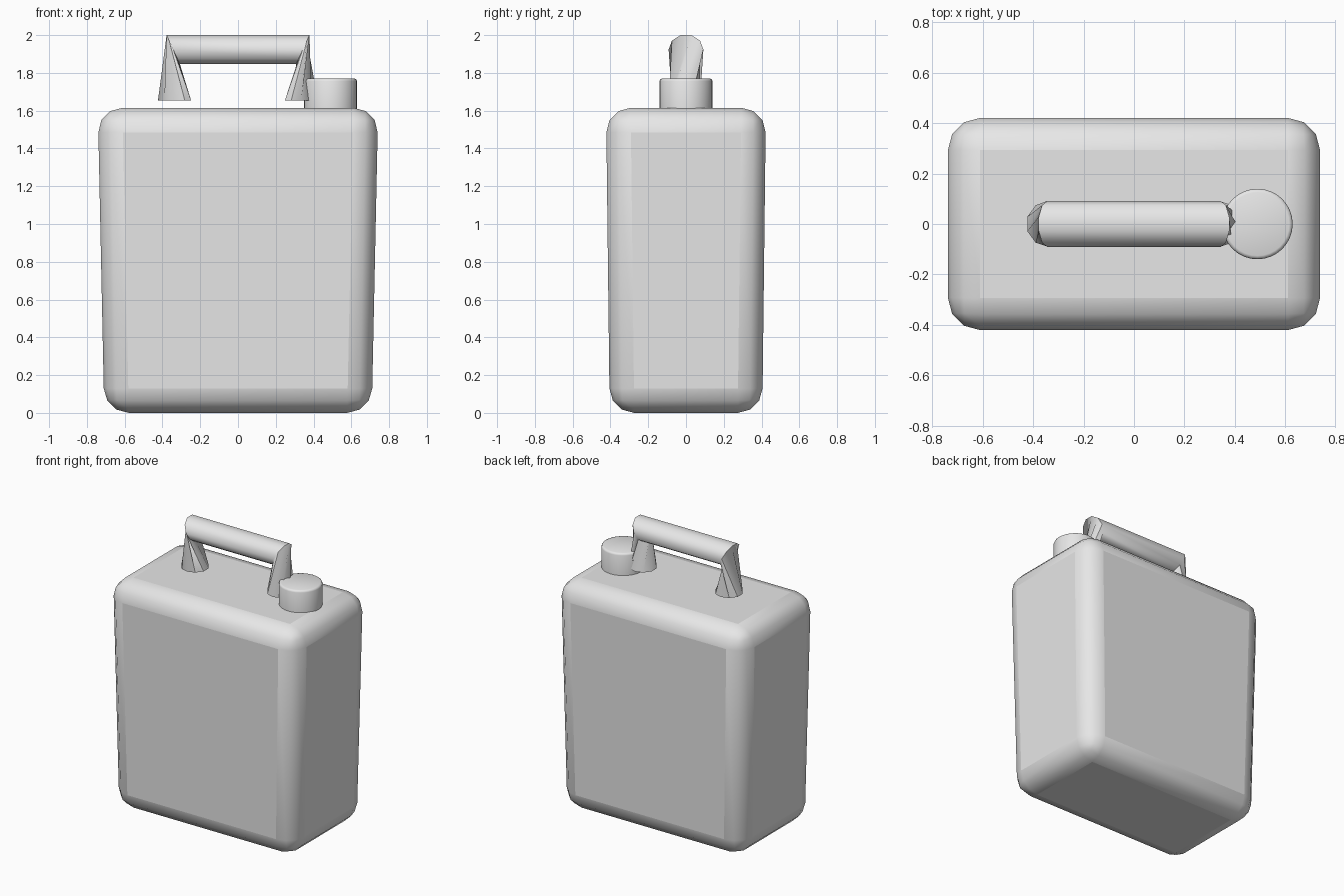
import bpy, bmesh
from math import sin, cos, pi, radians

cube = bpy.data.objects.get("Cube")
if cube:
    bpy.data.objects.remove(cube, do_unlink=True)

grey = bpy.data.materials.new("plain grey")
grey.use_nodes = True
grey.diffuse_color = (0.8, 0.8, 0.8, 1)
grey.node_tree.nodes["Principled BSDF"].inputs["Base Color"].default_value = (0.8, 0.8, 0.8, 1)


def finish(bm, name, angle):
    """Turn a bmesh into a smooth shaded object."""
    bmesh.ops.recalc_face_normals(bm, faces=bm.faces)
    mesh = bpy.data.meshes.new(name)
    bm.to_mesh(mesh)
    bm.free()
    mesh.materials.append(grey)
    obj = bpy.data.objects.new(name, mesh)
    bpy.context.collection.objects.link(obj)
    bpy.ops.object.select_all(action='DESELECT')
    obj.select_set(True)
    bpy.context.view_layer.objects.active = obj
    bpy.ops.object.shade_smooth_by_angle(angle=radians(angle))
    return obj


# Tapered body with wide rounded edges and flat panels
height = 1.615
bm = bmesh.new()
bmesh.ops.create_cube(bm, size=2)
for v in bm.verts:
    top = v.co.z > 0
    v.co.x *= 0.742 if top else 0.708
    v.co.y *= 0.423 if top else 0.404
    v.co.z = height if top else 0
bmesh.ops.bevel(bm, geom=bm.edges[:], offset=0.13, segments=3,
                profile=0.5, affect='EDGES')
body = finish(bm, "can_body", 40)
for face in body.data.polygons:
    if face.area > 0.3 and max(abs(c) for c in face.normal) > 0.99:
        face.use_smooth = False

# Round cap with a softened top rim
bm = bmesh.new()
bmesh.ops.create_cone(bm, cap_ends=True, segments=32, radius1=0.14,
                      radius2=0.14, depth=0.17)
for v in bm.verts:
    v.co.x += 0.49
    v.co.z += 1.685
rim = [e for e in bm.edges if all(v.co.z > 1.7 for v in e.verts)]
bmesh.ops.bevel(bm, geom=rim, offset=0.014, segments=2, profile=0.5,
                affect='EDGES')
finish(bm, "cap", 50)

# Handle: a bar with slanted ends, lofted into flared, twisted feet
SIDES = 10
TWIST = 2 * pi * 2 / SIDES


def elbow_ring(bm, side):
    ring = []
    for i in range(SIDES):
        a = 2 * pi * i / SIDES
        ring.append(bm.verts.new((side * (0.343 + 0.037 * sin(a)),
                                  0.092 * cos(a), 1.924 + 0.08 * sin(a))))
    return ring


def foot_ring(bm, side):
    ring = []
    for i in range(SIDES):
        a = 2 * pi * i / SIDES + TWIST
        ring.append(bm.verts.new((side * (0.336 + 0.092 * sin(a)),
                                  0.092 * cos(a), 1.655)))
    return ring


bm = bmesh.new()
rings = [foot_ring(bm, -1), elbow_ring(bm, -1), elbow_ring(bm, 1), foot_ring(bm, 1)]
for a, b in zip(rings, rings[1:]):
    for i in range(SIDES):
        j = (i + 1) % SIDES
        bm.faces.new((a[i], a[j], b[j], b[i]))
for end in (rings[0], rings[-1]):
    bm.faces.new(end)
finish(bm, "handle", 42)
